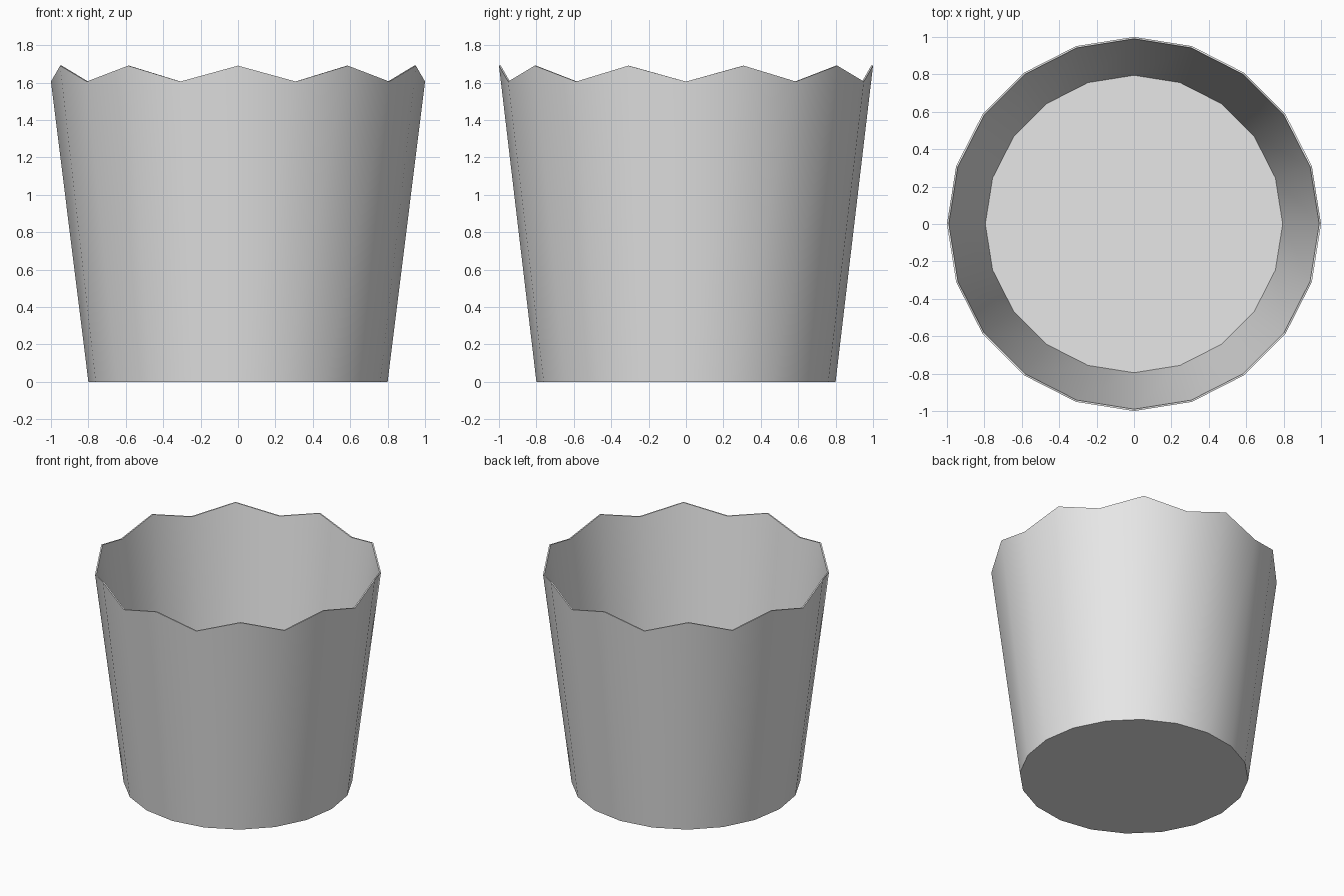
import bpy
import bmesh
import math

SIDES = 20
BASE_RADIUS, RIM_RADIUS = 0.8, 1.0
RIM_LOW, RIM_HIGH = 1.605, 1.69
WALL = 0.01

cube = bpy.data.objects.get("Cube")
if cube:
    bpy.data.objects.remove(cube, do_unlink=True)

# Plain light grey
grey = bpy.data.materials.new("light_grey")
grey.use_nodes = True
color = (0.8, 0.8, 0.8, 1.0)
grey.diffuse_color = color
grey.node_tree.nodes["Principled BSDF"].inputs["Base Color"].default_value = color


def ring(bm, radius, heights):
    """Ring of vertices whose heights alternate, starting at the front."""
    verts = []
    for i in range(SIDES):
        a = 2 * math.pi * i / SIDES - math.pi / 2
        verts.append(bm.verts.new((radius * math.cos(a), radius * math.sin(a), heights[i % 2])))
    return verts


def bridge(bm, lower, upper):
    for i in range(SIDES):
        j = (i + 1) % SIDES
        bm.faces.new((lower[i], lower[j], upper[j], upper[i]))


# Tapered cup: outer wall, zigzag rim, inner wall, floor and underside
bm = bmesh.new()
rim = (RIM_HIGH, RIM_LOW)
rings = [
    ring(bm, BASE_RADIUS, (0, 0)),
    ring(bm, RIM_RADIUS, rim),
    ring(bm, RIM_RADIUS - WALL, rim),
    ring(bm, BASE_RADIUS - WALL / 2, (WALL, WALL)),
]
for lower, upper in zip(rings, rings[1:]):
    bridge(bm, lower, upper)
bm.faces.new(rings[0][::-1])
bm.faces.new(rings[-1])
bmesh.ops.recalc_face_normals(bm, faces=bm.faces)

mesh = bpy.data.meshes.new("cup")
bm.to_mesh(mesh)
bm.free()
mesh.materials.append(grey)
cup = bpy.data.objects.new("cup", mesh)
bpy.context.collection.objects.link(cup)

# Smooth walls with crisp rim and base edges
bpy.ops.object.select_all(action='DESELECT')
cup.select_set(True)
bpy.context.view_layer.objects.active = cup
bpy.ops.object.shade_smooth_by_angle(angle=math.radians(30))
